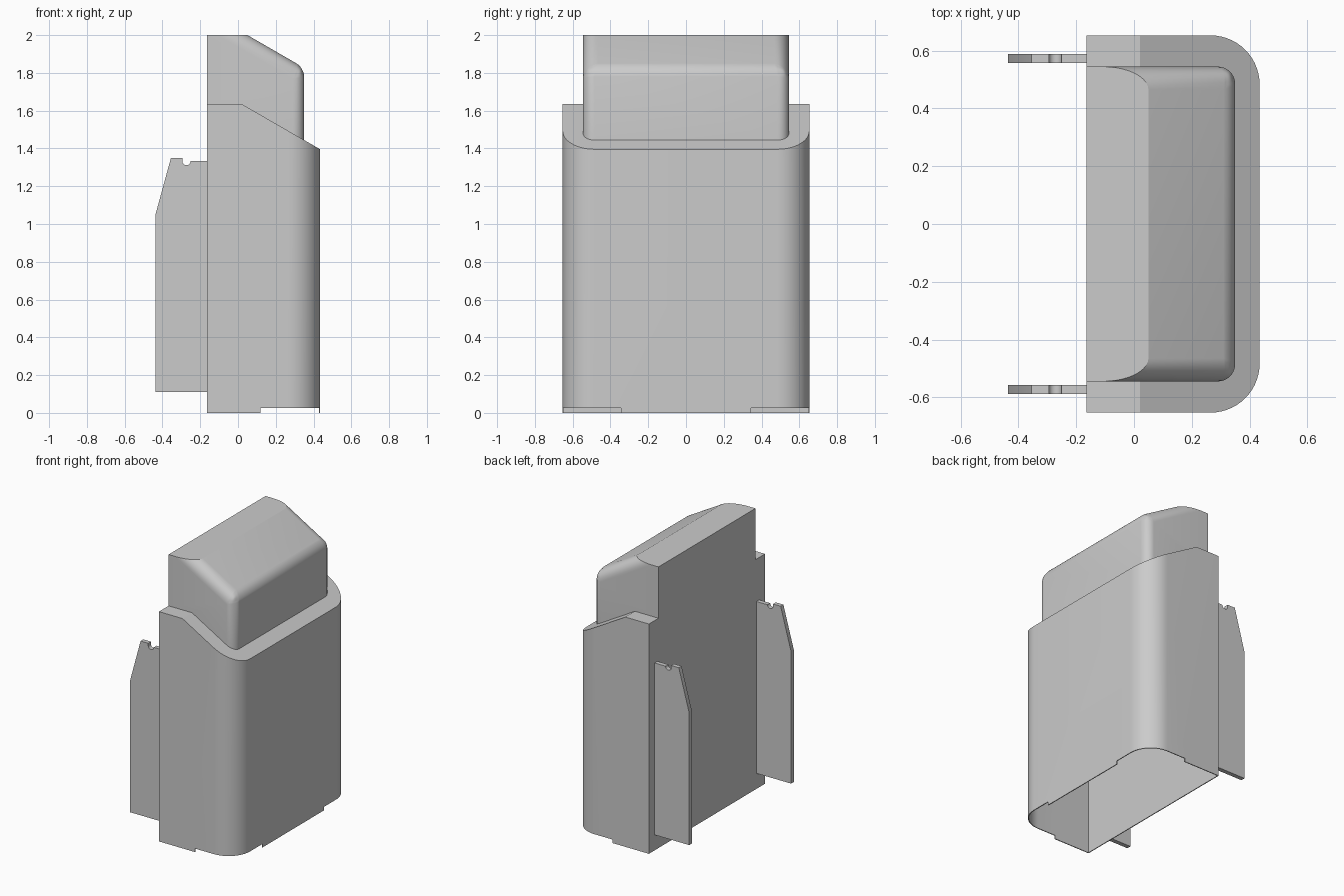
import bpy
import bmesh
from math import radians, cos, sin, pi
from mathutils import Vector

if "Cube" in bpy.data.objects:
    bpy.data.objects.remove(bpy.data.objects["Cube"])

BACK, FRONT, WIDE = -0.165, 0.435, 0.653
WALL = 0.006
SLOPE = Vector((sin(radians(30)), 0, cos(radians(30))))

grey = bpy.data.materials.new("plain grey")
grey.use_nodes = True
grey.diffuse_color = (0.6, 0.6, 0.6, 1)
grey.node_tree.nodes["Principled BSDF"].inputs["Base Color"].default_value = (0.6, 0.6, 0.6, 1)


def make_object(name, bm):
    bmesh.ops.recalc_face_normals(bm, faces=bm.faces[:])
    mesh = bpy.data.meshes.new(name)
    bm.to_mesh(mesh)
    bm.free()
    ob = bpy.data.objects.new(name, mesh)
    bpy.context.scene.collection.objects.link(ob)
    return ob


def box(lo, hi):
    bm = bmesh.new()
    bmesh.ops.create_cube(bm, size=1)
    for v in bm.verts:
        v.co = [(a + b) / 2 + c * (b - a) for a, b, c in zip(lo, hi, v.co)]
    return bm


def clip(bm, point, normal):
    """Cut away everything beyond a plane and cap the cut."""
    cut = bmesh.ops.bisect_plane(bm, geom=bm.verts[:] + bm.edges[:] + bm.faces[:],
                                 plane_co=point, plane_no=normal, clear_outer=True)
    edges = [g for g in cut["geom_cut"] if isinstance(g, bmesh.types.BMEdge)]
    bmesh.ops.holes_fill(bm, edges=edges, sides=0)
    bmesh.ops.recalc_face_normals(bm, faces=bm.faces[:])


def apply_modifiers(ob):
    bpy.context.view_layer.update()
    graph = bpy.context.evaluated_depsgraph_get()
    mesh = bpy.data.meshes.new_from_object(ob.evaluated_get(graph))
    ob.modifiers.clear()
    ob.data = mesh


def combine(ob, other, operation):
    mod = ob.modifiers.new("combine", "BOOLEAN")
    mod.operation = operation
    mod.solver = "EXACT"
    mod.object = other
    apply_modifiers(ob)
    bpy.data.objects.remove(other)


def body_block(name, t, bottom):
    """Round-cornered block with a sloping front shoulder, inset by t."""
    bm = box((BACK + t, -WIDE + t, bottom), (FRONT - t, WIDE - t, 1.635 - t))
    corners = [e for e in bm.edges
               if all(v.co.x > 0 for v in e.verts)
               and abs(e.verts[0].co.z - e.verts[1].co.z) > 1]
    bmesh.ops.bevel(bm, geom=corners, offset=0.17 - t, segments=14, profile=0.5,
                    affect="EDGES", offset_type="OFFSET")
    clip(bm, Vector((0.02, 0, 1.635)) - SLOPE * t, SLOPE)
    return make_object(name, bm)


def cap_block(name, t):
    """Narrower upper block with a rounded sloping front, inset by t."""
    bm = box((-1, -0.545 + t, 1.2), (0.35 - t, 0.545 - t, 4))
    clip(bm, Vector((0.05, 0, 2)) - SLOPE * t, SLOPE)
    weight = bm.edges.layers.float.new("bevel_weight_edge")
    for e in bm.edges:
        a, b = (v.co for v in e.verts)
        d, mid = (b - a).normalized(), (a + b) / 2
        if abs(d.z) > 0.99 and mid.x > 0:
            e[weight] = 0.06 - t
        elif abs(d.y) > 0.99 and mid.x > 0 and mid.z > 1.5:
            e[weight] = 0.046 - t / 2
        elif abs(d.x) > 0.3 and abs(d.z) > 0.3:
            e[weight] = 0.08 - t
    ob = make_object(name, bm)
    mod = ob.modifiers.new("round", "BEVEL")
    mod.limit_method = "WEIGHT"
    mod.offset_type = "OFFSET"
    mod.width = 1
    mod.segments = 10
    mod.use_clamp_overlap = False
    apply_modifiers(ob)
    # Trim the flat top and flat back
    bm = bmesh.new()
    bm.from_mesh(ob.data)
    clip(bm, (0, 0, 2 - t), (0, 0, 1))
    clip(bm, (BACK + t, 0, 0), (-1, 0, 0))
    bm.to_mesh(ob.data)
    bm.free()
    return ob


# Hollow housing, open underneath
housing = body_block("housing", 0, 0)
combine(housing, cap_block("cap", 0), "UNION")
combine(housing, body_block("body_hollow", WALL, -0.1), "DIFFERENCE")
combine(housing, cap_block("cap_hollow", WALL), "DIFFERENCE")

# Shallow notches under the rounded corners
for side in (-1, 1):
    y0, y1 = sorted((side * 0.345, side * 0.8))
    notch = make_object("notch", box((0.12, y0, -0.1), (0.6, y1, 0.025)))
    combine(housing, notch, "DIFFERENCE")

# Flat mounting fins with a hook notch on top
hook = [(-0.273 - 0.022 * cos(a), 1.333 - 0.022 * sin(a))
        for a in (i * pi / 10 for i in range(11))]
outline = [(BACK, 0.11), (-0.437, 0.11), (-0.437, 1.05), (-0.355, 1.35),
           (-0.295, 1.35)] + hook + [(BACK, 1.333)]
fins = []
for name, y in (("left_fin", -0.588), ("right_fin", 0.557)):
    bm = bmesh.new()
    face = bm.faces.new([bm.verts.new((x, y, z)) for x, z in outline])
    new = bmesh.ops.extrude_face_region(bm, geom=[face])["geom"]
    bmesh.ops.translate(bm, vec=(0, 0.031, 0),
                        verts=[g for g in new if isinstance(g, bmesh.types.BMVert)])
    fins.append(make_object(name, bm))

# Colour and shading
for ob in [housing] + fins:
    ob.data.materials.clear()
    ob.data.materials.append(grey)
    for poly in ob.data.polygons:
        poly.material_index = 0
    bpy.ops.object.select_all(action="DESELECT")
    ob.select_set(True)
    bpy.context.view_layer.objects.active = ob
    bpy.ops.object.shade_smooth_by_angle(angle=radians(20))
